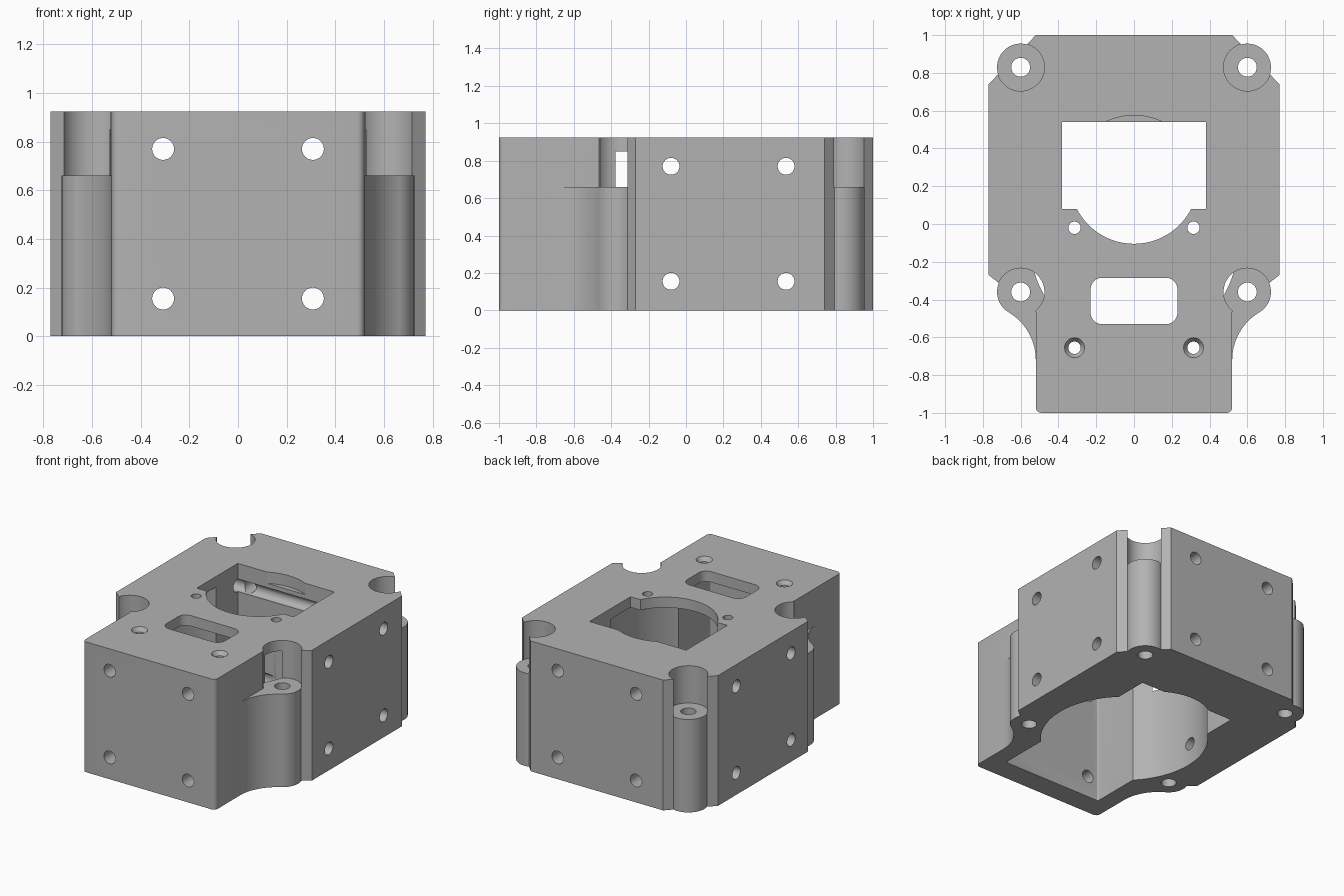
import bpy, bmesh, math
from mathutils import Matrix

if "Cube" in bpy.data.objects:
    bpy.data.objects.remove(bpy.data.objects["Cube"], do_unlink=True)

H = 0.925          # block height
LEDGE = 0.66       # top of the corner bosses
CEILING = 0.85     # underside of the top plate
SEATS = [(sx * 0.6, y) for sx in (-1, 1) for y in (0.83, -0.36)]

grey = bpy.data.materials.new("plain grey")
grey.use_nodes = True
grey.diffuse_color = (0.45, 0.45, 0.45, 1)
grey.node_tree.nodes["Principled BSDF"].inputs["Base Color"].default_value = (0.45, 0.45, 0.45, 1)


def finish(bm, name):
    bmesh.ops.recalc_face_normals(bm, faces=bm.faces)
    mesh = bpy.data.meshes.new(name)
    bm.to_mesh(mesh)
    bm.free()
    mesh.materials.append(grey)
    ob = bpy.data.objects.new(name, mesh)
    bpy.context.collection.objects.link(ob)
    return ob


def prism(name, points, z0, z1):
    """Extrude an outline from z0 to z1."""
    bm = bmesh.new()
    face = bm.faces.new([bm.verts.new((x, y, z0)) for x, y in points])
    top = bmesh.ops.extrude_face_region(bm, geom=[face])["geom"]
    bmesh.ops.translate(bm, vec=(0, 0, z1 - z0),
                        verts=[v for v in top if isinstance(v, bmesh.types.BMVert)])
    return finish(bm, name)


def cylinder(name, centre, r, length, axis="Z", r_top=None, segs=48):
    bm = bmesh.new()
    turn = {"Z": Matrix(), "X": Matrix.Rotation(math.pi / 2, 4, "Y"),
            "Y": Matrix.Rotation(math.pi / 2, 4, "X")}[axis]
    bmesh.ops.create_cone(bm, cap_ends=True, segments=segs, radius1=r,
                          radius2=r if r_top is None else r_top, depth=length,
                          matrix=Matrix.Translation(centre) @ turn)
    return finish(bm, name)


def upright(name, x, y, r, z0, z1, r_top=None, segs=48):
    return cylinder(name, (x, y, (z0 + z1) / 2), r, z1 - z0, "Z", r_top, segs)


def arc(cx, cy, r, a0, a1, n):
    return [(cx + r * math.cos(math.radians(a0 + (a1 - a0) * i / n)),
             cy + r * math.sin(math.radians(a0 + (a1 - a0) * i / n))) for i in range(n + 1)]


def rounded(x0, x1, y0, y1, r):
    return (arc(x1 - r, y1 - r, r, 0, 90, 6) + arc(x0 + r, y1 - r, r, 90, 180, 6)
            + arc(x0 + r, y0 + r, r, 180, 270, 6) + arc(x1 - r, y0 + r, r, 270, 360, 6))


def combine(body, tool, operation="DIFFERENCE"):
    """Apply a boolean and discard the tool."""
    mod = body.modifiers.new("cut", "BOOLEAN")
    mod.operation, mod.solver, mod.object = operation, "EXACT", tool
    graph = bpy.context.evaluated_depsgraph_get()
    result = bpy.data.meshes.new_from_object(body.evaluated_get(graph))
    body.modifiers.clear()
    body.data = result
    bpy.data.objects.remove(tool, do_unlink=True)


# Main block: wide chamfered rear, narrow front with softened corners
half = arc(0.49, -0.97, 0.03, -90, 0, 5) + [(0.52, -0.465), (0.77, -0.27), (0.77, 0.74), (0.52, 1)]
body = prism("housing", half + [(-x, y) for x, y in reversed(half)], 0, H)

# Curved webs blending the front bosses into the narrow part
for s in (-1, 1):
    web = [(0.45, -0.72)] + arc(0.814, -0.72, 0.294, 180, 120.7, 14) + [(0.6, -0.36), (0.45, -0.36)]
    combine(body, prism("web", [(s * x, y) for x, y in web], 0, LEDGE), "UNION")

# Corner bosses, their recesses and bolt holes
for x, y in SEATS:
    combine(body, upright("boss", x, y, 0.125, 0, 0.8), "UNION")
for x, y in SEATS:
    combine(body, upright("recess", x, y, 0.126, LEDGE, 1.1))
    combine(body, upright("bolt_hole", x, y, 0.05, -0.1, 1.1, segs=32))

# Underside cavity: front pocket, large round chamber, rear round chamber
combine(body, prism("front_pocket", rounded(-0.395, 0.395, -0.84, 0, 0.01), -0.1, CEILING))
combine(body, upright("chamber", 0, -0.1, 0.55, -0.1, CEILING, segs=96))
combine(body, upright("rear_chamber", 0, 0.235, 0.36, -0.1, 0.6, segs=72))

# Openings in the top plate
combine(body, prism("window", [(-0.38, 0.08), (0.38, 0.08), (0.38, 0.54), (-0.38, 0.54)], -0.1, 1.1))
combine(body, upright("round_opening", 0, 0.235, 0.34, CEILING - 0.005, 1.1, segs=72))
combine(body, prism("slot", rounded(-0.23, 0.23, -0.53, -0.285, 0.06), 0.5, 1.1))
for x in (-0.315, 0.315):
    combine(body, upright("small_hole", x, -0.02, 0.033, 0.7, 1.1, segs=24))
    combine(body, upright("screw_hole", x, -0.655, 0.033, 0.7, 1.1, segs=24))
    combine(body, upright("countersink", x, -0.655, 0.025, H - 0.04, H + 0.01, 0.06, 24))

# Screw holes running front to back and side to side
for z in (0.155, 0.77):
    for x in (-0.308, 0.308):
        combine(body, cylinder("long_hole", (x, 0, z), 0.045, 2.4, "Y", segs=32))
    for y in (-0.08, 0.535):
        combine(body, cylinder("cross_hole", (0, y, z), 0.045, 2, "X", segs=32))

bpy.ops.object.select_all(action="DESELECT")
body.select_set(True)
bpy.context.view_layer.objects.active = body
bpy.ops.object.shade_smooth_by_angle(angle=math.radians(25))
